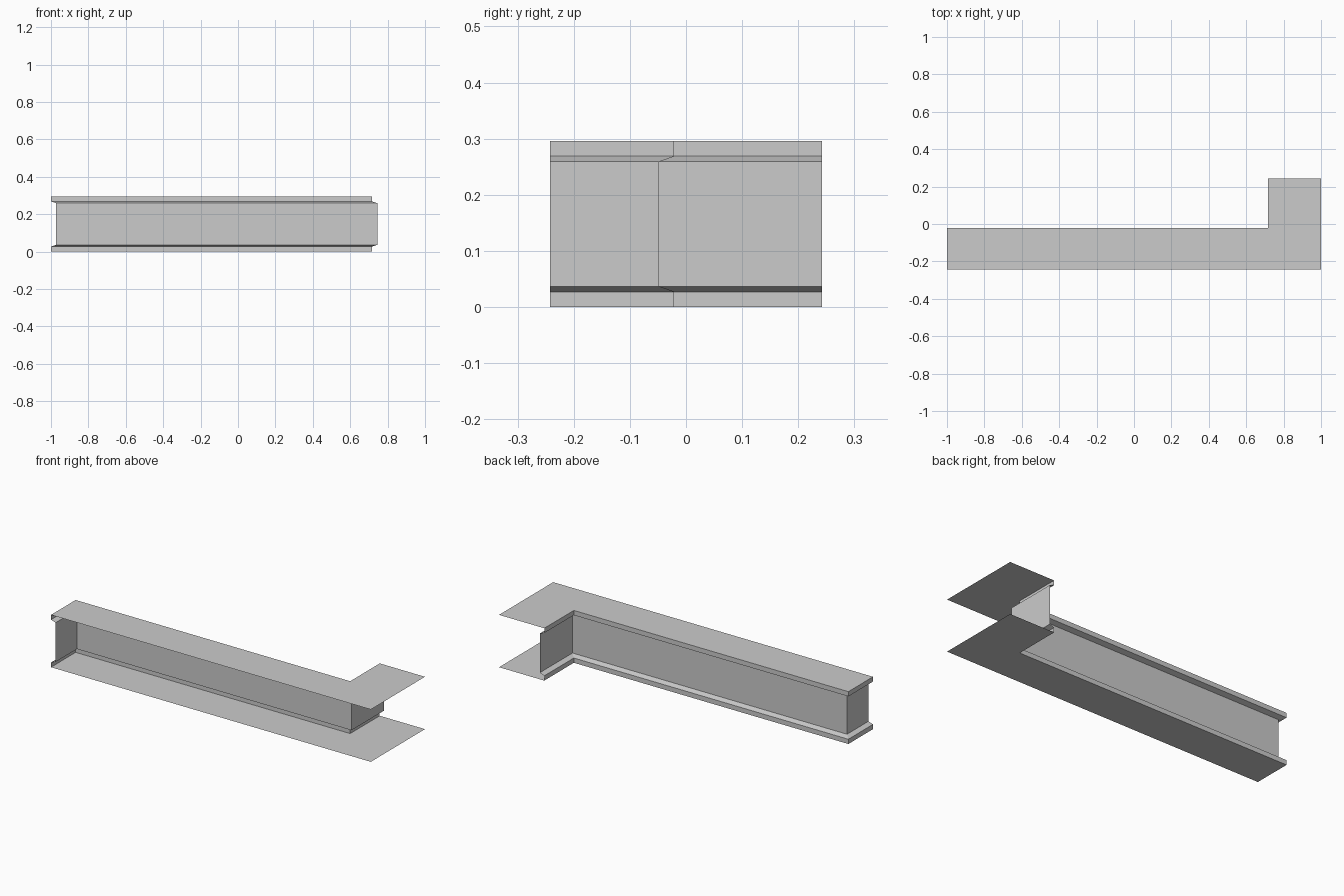
import bpy
import bmesh
from mathutils import Vector

cube = bpy.data.objects.get("Cube")
if cube:
    bpy.data.objects.remove(cube, do_unlink=True)

grey = bpy.data.materials.new("plain grey")
grey.use_nodes = True
colour = (0.6, 0.6, 0.6, 1)
grey.diffuse_color = colour
grey.node_tree.nodes["Principled BSDF"].inputs["Base Color"].default_value = colour

HEIGHT = 0.296
FRONT, BACK, STEP = -0.242, 0.242, -0.022
LEFT, RIGHT, CORNER = 1.0, -1.0, 0.717

# Plan line of the wall: end face, long run, short leg
path = [Vector(p) for p in ((RIGHT, FRONT), (RIGHT, STEP), (CORNER, STEP), (CORNER, BACK))]
# Wall section as (inset, height): proud rims with a bevel to the recessed panel
lower = [(0, 0), (0, 0.027), (0.028, 0.037)]
section = lower + [(d, HEIGHT - z) for d, z in reversed(lower)]


def make_object(name, bm):
    mesh = bpy.data.meshes.new(name)
    bm.to_mesh(mesh)
    bm.free()
    mesh.materials.append(grey)
    obj = bpy.data.objects.new(name, mesh)
    bpy.context.collection.objects.link(obj)
    return obj


def mitre(i):
    """Inset direction at a path point, summed from its neighbouring runs."""
    total = Vector((0, 0))
    for a, b in zip(path, path[1:]):
        if path[i] in (a, b):
            run = (b - a).normalized()
            total += Vector((run.y, -run.x))
    return total


# Recessed wall swept along the plan line
bm = bmesh.new()
rings = []
for i, point in enumerate(path):
    inward = mitre(i)
    rings.append([bm.verts.new((*(point + inward * d), z)) for d, z in section])
for a, b in zip(rings, rings[1:]):
    for k in range(len(section) - 1):
        bm.faces.new((b[k], a[k], a[k + 1], b[k + 1]))
make_object("recessed_wall", bm)

# Thin L-shaped sheets that close the top and bottom
outline = [tuple(p) for p in path] + [(LEFT, BACK), (LEFT, FRONT)]
for name, z, points in (("top_sheet", HEIGHT, outline[::-1]), ("bottom_sheet", 0, outline)):
    bm = bmesh.new()
    bm.faces.new([bm.verts.new((x, y, z)) for x, y in points])
    make_object(name, bm)
